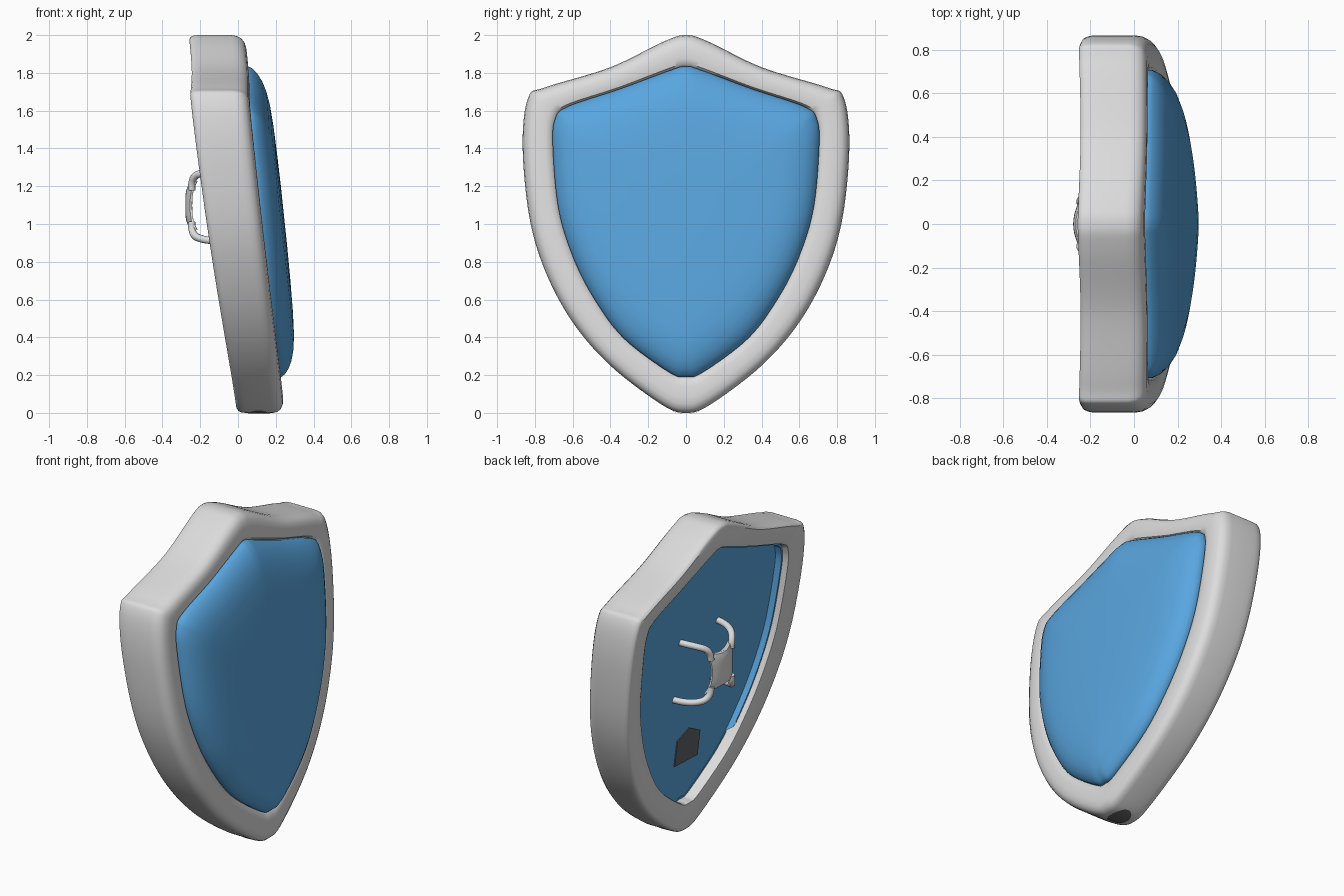
import bpy, bmesh, math
from mathutils import Vector

if "Cube" in bpy.data.objects:
    bpy.data.objects.remove(bpy.data.objects["Cube"])


def material(name, rgb):
    m = bpy.data.materials.new(name)
    m.diffuse_color = (*rgb, 1)
    m.use_nodes = True
    m.node_tree.nodes["Principled BSDF"].inputs["Base Color"].default_value = m.diffuse_color
    return m


GREY = material("light grey", (0.72, 0.72, 0.72))
BLUE = material("blue", (0.10, 0.38, 0.74))
DARK = material("dark grey", (0.115, 0.122, 0.13))

# Half outlines (y, z) from the peak down to the tip
OUTER = [(0, 2.0), (.12, 1.965), (.40, 1.83), (.74, 1.725), (.835, 1.67), (.865, 1.42),
         (.83, 1.04), (.745, .75), (.60, .48), (.40, .25), (.13, .045), (0, 0)]
INNER = [(0, 1.835), (.08, 1.815), (.35, 1.715), (.63, 1.62), (.695, 1.55), (.705, 1.40),
         (.675, 1.08), (.60, .83), (.49, .61), (.33, .395), (.09, .215), (0, .19)]
PANEL_DEPTH = .28


def smooth_loop(half, n=8):
    """Mirror a half outline and round it with a closed Catmull-Rom curve."""
    pts = [Vector(p) for p in half + [(-y, z) for y, z in half[-2:0:-1]]]
    out = []
    for i in range(len(pts)):
        a, b, c, d = (pts[(i + k) % len(pts)] for k in (-1, 0, 1, 2))
        for j in range(n):
            t = j / n
            out.append(b + .5 * t * (c - a + t * (2 * a - 5 * b + 4 * c - d
                                                  + t * (3 * (b - c) + d - a))))
    return out


def at_depth(y, z, d):
    """Point on the tilted, slightly curved shield; d = 0 back, 1 front."""
    back = -.005 - .128 * z - .05 * y * y
    front = .247 - .105 * z - .025 * y * y
    return Vector((back + (front - back) * d, y, z))


def finish(bm, name, mats, angle=40):
    bmesh.ops.recalc_face_normals(bm, faces=bm.faces)
    me = bpy.data.meshes.new(name)
    bm.to_mesh(me)
    bm.free()
    ob = bpy.data.objects.new(name, me)
    bpy.context.collection.objects.link(ob)
    for m in mats:
        me.materials.append(m)
    bpy.ops.object.select_all(action='DESELECT')
    ob.select_set(True)
    bpy.context.view_layer.objects.active = ob
    bpy.ops.object.shade_smooth_by_angle(angle=math.radians(angle))
    return ob


def bridge(bm, r1, r2):
    n = len(r1)
    return [bm.faces.new((r1[i], r1[(i + 1) % n], r2[(i + 1) % n], r2[i])) for i in range(n)]


def fan(bm, ring, tip):
    v = bm.verts.new(tip)
    for i in range(len(ring)):
        bm.faces.new((ring[i], ring[(i + 1) % len(ring)], v))


outer, inner = smooth_loop(OUTER), smooth_loop(INNER)

# Rim: rounded cross-section (0 inner..1 outer, depth) carried round the outline
section = [(0, .08), (0, .5), (0, .93), (.08, .98), (.25, 1), (.55, 1), (.75, .98), (.89, .93),
           (.97, .85), (1, .75), (1, .28), (1, .18), (.985, .09), (.94, .03),
           (.86, 0), (.15, 0), (.04, .02)]
bm = bmesh.new()
rings = [[bm.verts.new(at_depth(*i.lerp(o, t), d)) for i, o in zip(inner, outer)]
         for t, d in section]
for k in range(len(rings)):
    bridge(bm, rings[k], rings[(k + 1) % len(rings)])
finish(bm, "rim", [GREY])

# Dark oval plate under the tip, following the outer wall
tip_pts = sorted((p for p in outer if p.y < .3), key=lambda p: p.x)


def tip_z(y):
    for a, b in zip(tip_pts, tip_pts[1:]):
        if a.x <= y <= b.x:
            return a.y + (b.y - a.y) * (y - a.x) / (b.x - a.x)


bm = bmesh.new()
rings = []
for r in (1, .75, .5, .25):
    ring = []
    for i in range(24):
        a = i * math.tau / 24
        y = .08 * r * math.cos(a)
        ring.append(bm.verts.new(at_depth(y, tip_z(y) - .003, .46 + .24 * r * math.sin(a))))
    rings.append(ring)
for a, b in zip(rings, rings[1:]):
    bridge(bm, a, b)
fan(bm, rings[-1], at_depth(0, -.003, .46))
finish(bm, "tip_spot", [DARK])

# Panel: domed front whose rings round off inwards, flat recessed back with a lip
bm = bmesh.new()
centre = Vector((0, 1.05))
profile = [(.985, PANEL_DEPTH, 0, 0), (.985, .14, 0, 0), (1, .14, 0, 0), (1, .95, 0, 0),
           (1, 1, 0, 0), (.985, 1, .02, 1), (.95, 1, .044, 4), (.9, 1, .065, 8),
           (.83, 1, .082, 15), (.74, 1, .093, 25), (.6, 1, .100, 40), (.4, 1, .104, 40),
           (.2, 1, .106, 40)]
rings, loop, done = [], inner, 0
for s, d, h, passes in profile:
    for _ in range(passes - done):
        loop = [(loop[i - 1] + loop[i] * 2 + loop[(i + 1) % len(loop)]) / 4
                for i in range(len(loop))]
    done = max(done, passes)
    ring = []
    for p in loop:
        q = centre.lerp(p, s)
        # the lip fades out towards the tip
        depth = d if d != .14 or q.y > .5 else PANEL_DEPTH - .01
        ring.append(bm.verts.new(at_depth(*q, depth) + Vector((h, 0, 0))))
    rings.append(ring)
for a, b in zip(rings, rings[1:]):
    bridge(bm, a, b)
fan(bm, rings[-1], at_depth(*centre, 1) + Vector((.106, 0, 0)))
fan(bm, rings[0], at_depth(*centre, PANEL_DEPTH))
finish(bm, "panel", [BLUE])

# Dark patch on the back of the panel
bm = bmesh.new()
patch = [(-.125, .43), (.105, .44), (.105, .605), (-.01, .65), (-.125, .59)]
r1, r2 = ([bm.verts.new(at_depth(y, z, PANEL_DEPTH) + Vector((dx, 0, 0))) for y, z in patch]
          for dx in (-.006, .003))
bridge(bm, r1, r2)
bm.faces.new(r1)
bm.faces.new(r2)
finish(bm, "back_patch", [DARK])

# Handle grip: curved plate with concave sides and ends
bm = bmesh.new()
rings = []
for i in range(13):
    v = i / 6 - 1
    w = .098 + .03 * v * v
    ring = []
    for side in (0, 1):
        for j in range(9):
            u = (j / 4 - 1) * (1 - 2 * side)
            y = w * u
            x = -.279 + 2.6 * y * y + .012 * v ** 4 + (.028 * side) * (1 - .6 * u ** 4)
            z = 1.098 + v * (.10 + .03 * u * u)
            ring.append(bm.verts.new((x, y, z)))
    rings.append(ring)
for a, b in zip(rings, rings[1:]):
    bridge(bm, a, b)
bm.faces.new(rings[0])
bm.faces.new(rings[-1])
finish(bm, "handle_grip", [GREY], 50)

# Handle arms: four bent rods from the grip corners to the panel
ARM = [(-.245, .10, .085), (-.243, .108, .125), (-.229, .128, .156), (-.195, .155, .173),
       (-.13, .18, .183), (-.01, .19, .187)]
for sy in (-1, 1):
    for sz in (-1, 1):
        cu = bpy.data.curves.new("arm_path", 'CURVE')
        cu.dimensions = '3D'
        cu.bevel_depth = .02
        cu.bevel_resolution = 3
        cu.use_fill_caps = True
        sp = cu.splines.new('BEZIER')
        sp.bezier_points.add(len(ARM) - 1)
        sp.resolution_u = 5
        for bp, (x, y, z) in zip(sp.bezier_points, ARM):
            bp.co = (x, y * sy, 1.095 + z * sz)
            bp.handle_left_type = bp.handle_right_type = 'AUTO'
        ob = bpy.data.objects.new("handle_arm", cu)
        cu.materials.append(GREY)
        bpy.context.collection.objects.link(ob)
        bpy.ops.object.select_all(action='DESELECT')
        ob.select_set(True)
        bpy.context.view_layer.objects.active = ob
        bpy.ops.object.convert(target='MESH')
        bpy.ops.object.shade_smooth_by_angle(angle=math.radians(50))
